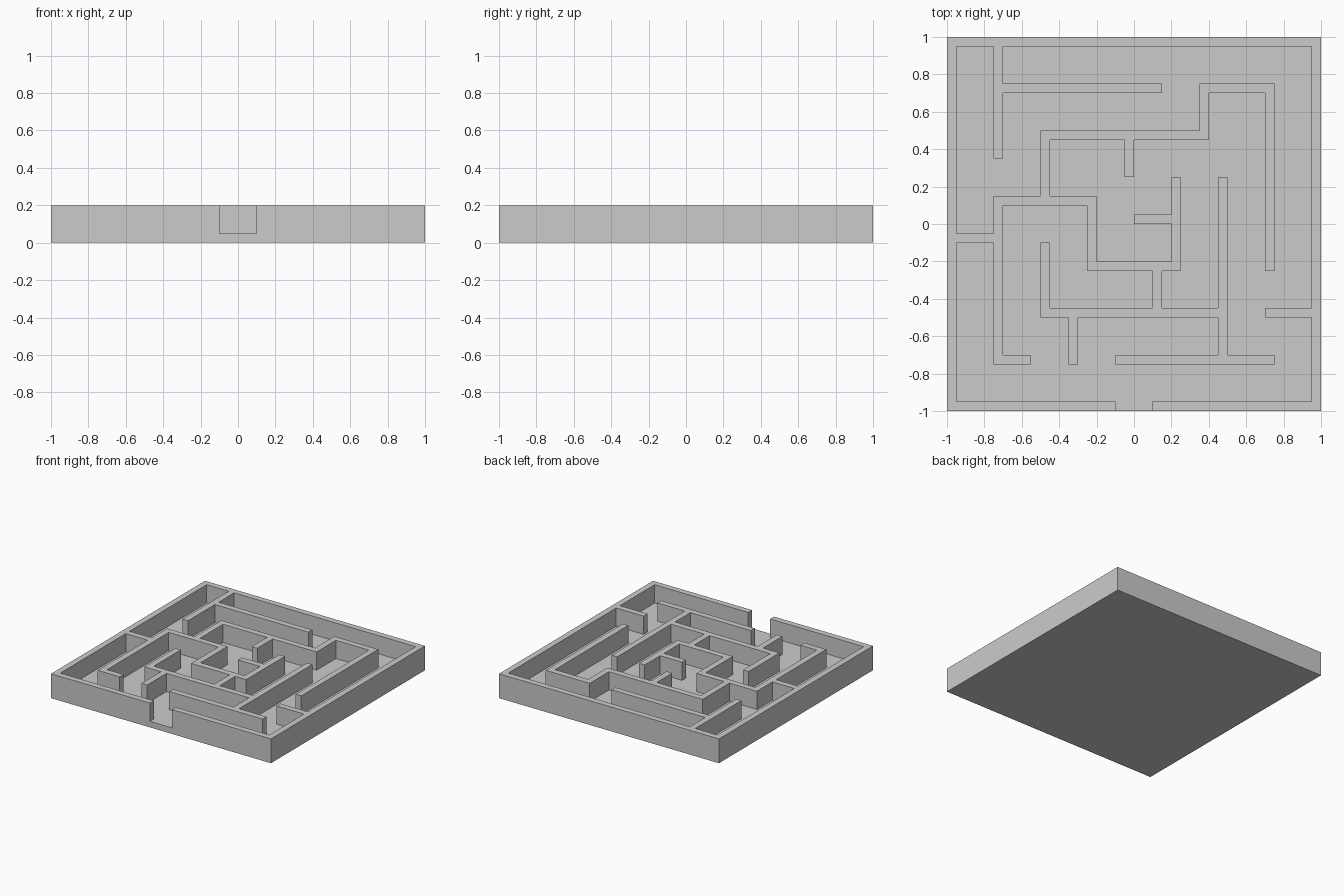
import bpy, bmesh

if "Cube" in bpy.data.objects:
    bpy.data.objects.remove(bpy.data.objects["Cube"])

N, U = 40, 0.05                 # cells per side, cell size (= wall thickness)
LEVELS = (0.0, 0.05, 0.2)       # ground, floor top, wall top

# walls running along x: (row, first column, end column)
ALONG_X = [
    (39, 0, 40), (0, 0, 18), (0, 22, 40),            # back and front, with entrance
    (34, 6, 23), (29, 10, 28), (34, 27, 35), (22, 5, 16), (18, 0, 5),
    (5, 5, 9), (15, 15, 25), (20, 20, 24), (10, 10, 30), (5, 18, 35), (10, 34, 40),
]
# walls running along y: (column, first row, end row)
ALONG_Y = [
    (0, 0, 40), (39, 0, 40),                         # left and right sides
    (5, 27, 40), (27, 29, 35), (34, 15, 35), (19, 25, 29), (10, 22, 30),
    (5, 5, 23), (15, 15, 23), (24, 15, 25), (22, 10, 15), (10, 10, 18),
    (13, 5, 10), (29, 5, 25),
]

# solid cells: full floor layer, then the walls standing on it
solid = {(i, j, 0) for i in range(N) for j in range(N)}
for row, a, b in ALONG_X:
    solid |= {(i, row, 1) for i in range(a, b)}
for col, a, b in ALONG_Y:
    solid |= {(col, j, 1) for j in range(a, b)}

bm = bmesh.new()
corners = {}


def corner(p):
    if p not in corners:
        corners[p] = bm.verts.new((p[0] * U - 1, p[1] * U - 1, LEVELS[p[2]]))
    return corners[p]


# skin the exposed sides of the solid cells
for cell in solid:
    for axis in range(3):
        for step in (0, 1):
            near = list(cell)
            near[axis] += 1 if step else -1
            if tuple(near) in solid:
                continue
            quad = []
            for s, t in ((0, 0), (1, 0), (1, 1), (0, 1)):
                p = list(cell)
                p[axis] += step
                p[(axis + 1) % 3] += s
                p[(axis + 2) % 3] += t
                quad.append(corner(tuple(p)))
            bm.faces.new(quad if step else quad[::-1])

# merge flat areas into clean large faces
bmesh.ops.dissolve_limit(bm, angle_limit=0.01, verts=bm.verts[:], edges=bm.edges[:])

mesh = bpy.data.meshes.new("maze")
bm.to_mesh(mesh)
bm.free()
bpy.context.collection.objects.link(bpy.data.objects.new("maze", mesh))
